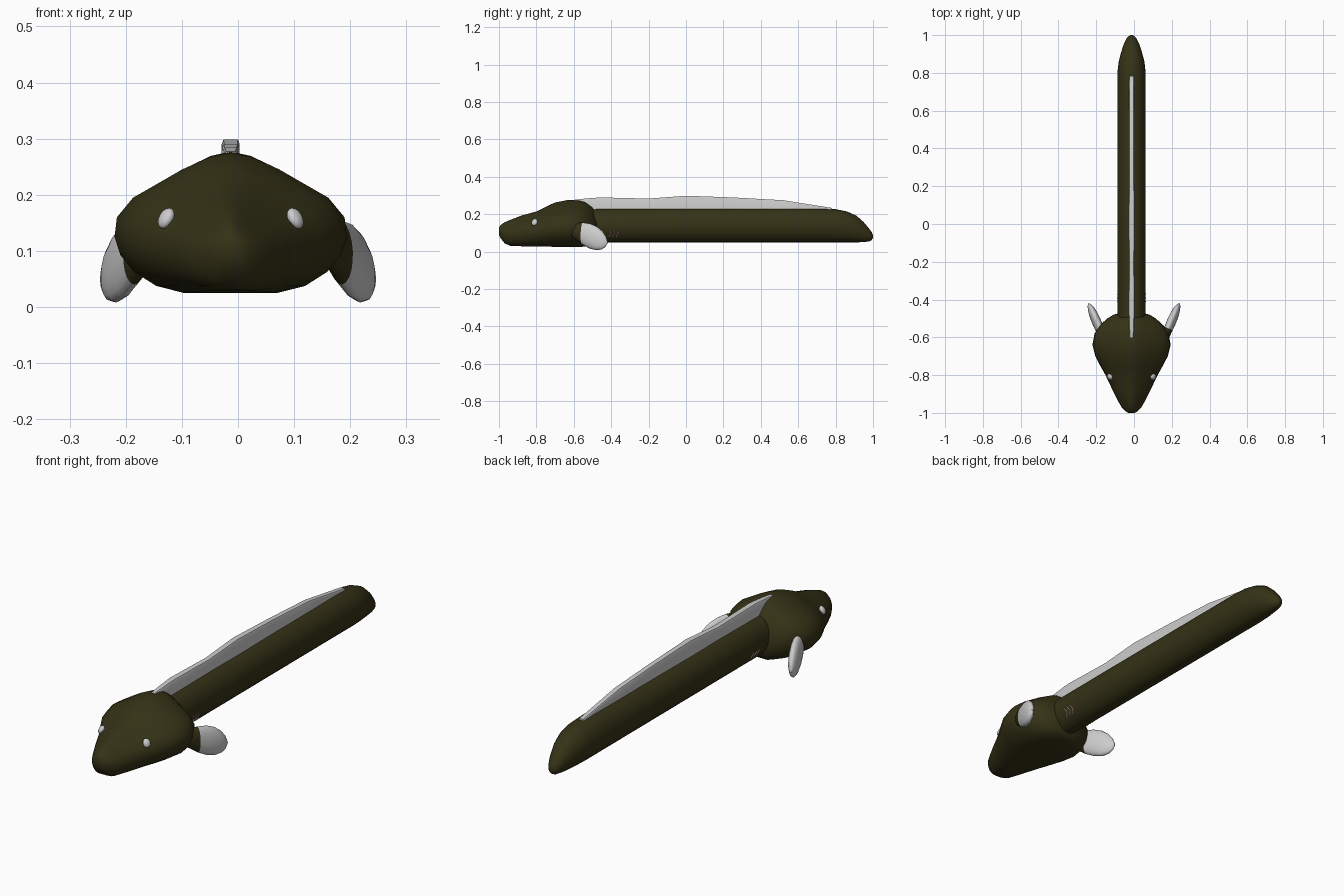
import bpy, bmesh, math
from mathutils import Vector

if "Cube" in bpy.data.objects:
    bpy.data.objects.remove(bpy.data.objects["Cube"])

CX = -0.013  # centre line of body and head


def material(name, rgb):
    m = bpy.data.materials.new(name)
    m.diffuse_color = (*rgb, 1)
    m.use_nodes = True
    m.node_tree.nodes["Principled BSDF"].inputs["Base Color"].default_value = m.diffuse_color
    return m


SKIN = material("olive_skin", (0.035, 0.032, 0.008))
PINK = material("gill_pink", (0.6, 0.36, 0.38))


def loft(name, rings, mat=None, angle=50):
    """Skin a list of equal-length point rings and cap both ends."""
    bm = bmesh.new()
    loops = [[bm.verts.new(p) for p in r] for r in rings]
    n = len(loops[0])
    for a, b in zip(loops, loops[1:]):
        for i in range(n):
            j = (i + 1) % n
            bm.faces.new((a[i], a[j], b[j], b[i]))
    bm.faces.new(loops[0])
    bm.faces.new(loops[-1])
    bmesh.ops.recalc_face_normals(bm, faces=bm.faces)
    return finish(name, bm, mat, angle)


def finish(name, bm, mat=None, angle=50):
    me = bpy.data.meshes.new(name)
    bm.to_mesh(me)
    bm.free()
    ob = bpy.data.objects.new(name, me)
    bpy.context.collection.objects.link(ob)
    if mat:
        me.materials.append(mat)
    bpy.ops.object.select_all(action='DESELECT')
    ob.select_set(True)
    bpy.context.view_layer.objects.active = ob
    bpy.ops.object.shade_smooth_by_angle(angle=math.radians(angle))
    return ob


def sections(profile, stations):
    """Place a (x, 0..1 height) profile at stations (y, half width, bottom, top)."""
    return [[(CX + px * w, y, b + pz * (t - b)) for px, pz in profile]
            for y, w, b, t in stations]


# Head: broad wedge with a domed crown
half = [(0.4, 0.0), (0.64, 0.05), (0.83, 0.15), (0.95, 0.27), (1.0, 0.4), (0.98, 0.54),
        (0.84, 0.68), (0.65, 0.77), (0.42, 0.88), (0.18, 0.97)]
head_profile = [(0, 0)] + half + [(0, 1)] + [(-x, z) for x, z in reversed(half)]
loft("head", sections(head_profile, [
    (-1.0, 0.018, 0.09, 0.13), (-0.99, 0.034, 0.07, 0.143), (-0.97, 0.052, 0.045, 0.157),
    (-0.94, 0.07, 0.031, 0.17), (-0.88, 0.1, 0.029, 0.193), (-0.8, 0.138, 0.028, 0.215),
    (-0.75, 0.166, 0.027, 0.24), (-0.7, 0.192, 0.026, 0.263), (-0.64, 0.207, 0.025, 0.275),
    (-0.58, 0.196, 0.025, 0.277), (-0.54, 0.172, 0.027, 0.268), (-0.5, 0.128, 0.03, 0.24),
    (-0.48, 0.095, 0.045, 0.2), (-0.468, 0.05, 0.08, 0.15)]), SKIN, 70)

# Body: long tube dropping to a low rounded tail
circle = [(math.cos(a), 0.5 + 0.5 * math.sin(a))
          for a in (math.tau * i / 24 for i in range(24))]
loft("body", sections(circle, [
    (-0.6, 0.07, 0.055, 0.225), (-0.46, 0.075, 0.05, 0.23), (0.1, 0.075, 0.05, 0.231),
    (0.7, 0.075, 0.05, 0.231), (0.8, 0.075, 0.05, 0.227), (0.86, 0.068, 0.05, 0.215),
    (0.91, 0.055, 0.05, 0.193), (0.95, 0.042, 0.051, 0.158), (0.98, 0.028, 0.055, 0.122),
    (0.993, 0.018, 0.062, 0.105), (1.0, 0.006, 0.074, 0.088)]), SKIN, 70)

# Dorsal ridge fin
ridge = [(-1, 0), (1, 0), (1, 0.9), (0.8, 1), (-0.8, 1), (-1, 0.9)]
loft("dorsal_fin", sections(ridge, [
    (-0.6, 0.01, 0.25, 0.277), (-0.54, 0.013, 0.24, 0.284), (-0.46, 0.016, 0.215, 0.29),
    (-0.2, 0.014, 0.215, 0.284), (0.0, 0.016, 0.215, 0.299), (0.25, 0.014, 0.215, 0.29),
    (0.52, 0.014, 0.215, 0.275), (0.78, 0.012, 0.205, 0.234)]), None, 30)

# Pectoral fins: dark stalk and pale paddle, both sides
fin = [(0.0, 0.03, 0.02), (0.2, 0.044, 0.022), (0.36, 0.058, 0.024), (0.55, 0.066, 0.025),
       (0.72, 0.063, 0.023), (0.86, 0.049, 0.018), (0.95, 0.03, 0.011), (1.0, 0.006, 0.003)]
for s, side in ((1, "right"), (-1, "left")):
    base = Vector((s * 0.15, -0.63, 0.125))
    tip = Vector((s * 0.24, -0.42, 0.05))
    up = Vector((-0.05 * s, 0.05, 1)).normalized()
    out = (tip - base).cross(up).normalized()

    def fin_ring(f):
        c = base.lerp(tip, f[0])
        return [c + up * f[1] * math.sin(a) + out * f[2] * math.cos(a)
                for a in (math.tau * i / 20 for i in range(20))]

    loft("fin_stalk_" + side, [fin_ring(f) for f in fin[:3]], SKIN)
    loft("fin_paddle_" + side, [fin_ring(f) for f in fin[2:]])

    # Eye: small flattened ball set in the head
    bm = bmesh.new()
    bmesh.ops.create_uvsphere(bm, u_segments=16, v_segments=10, radius=1)
    eye = finish("eye_" + side, bm)
    eye.scale = (0.012, 0.017, 0.02)
    eye.location = (CX + s * 0.115, -0.81, 0.158)
    eye.rotation_euler = (0, -s * 0.5, s * -0.5)

    # Gills: three thin chevrons on the flank
    for k in range(3):
        y = -0.412 + k * 0.02
        cu = bpy.data.curves.new("gill", 'CURVE')
        cu.dimensions = '3D'
        cu.bevel_depth = 0.003
        cu.bevel_resolution = 1
        cu.use_fill_caps = True
        sp = cu.splines.new('POLY')
        pts = [(0.069, y, 0.117), (0.0735, y + 0.012, 0.1), (0.061, y, 0.08)]
        pts[1] = (0.072, y + 0.012, 0.1)
        sp.points.add(2)
        for p, (px, py, pz) in zip(sp.points, pts):
            w = 0.075 * math.sqrt(1 - ((pz - 0.14) / 0.09) ** 2)
            p.co = (CX + s * (w + 0.001), py, pz, 1)
        cu.materials.append(PINK)
        bpy.context.collection.objects.link(bpy.data.objects.new(f"gill_{side}_{k + 1}", cu))
